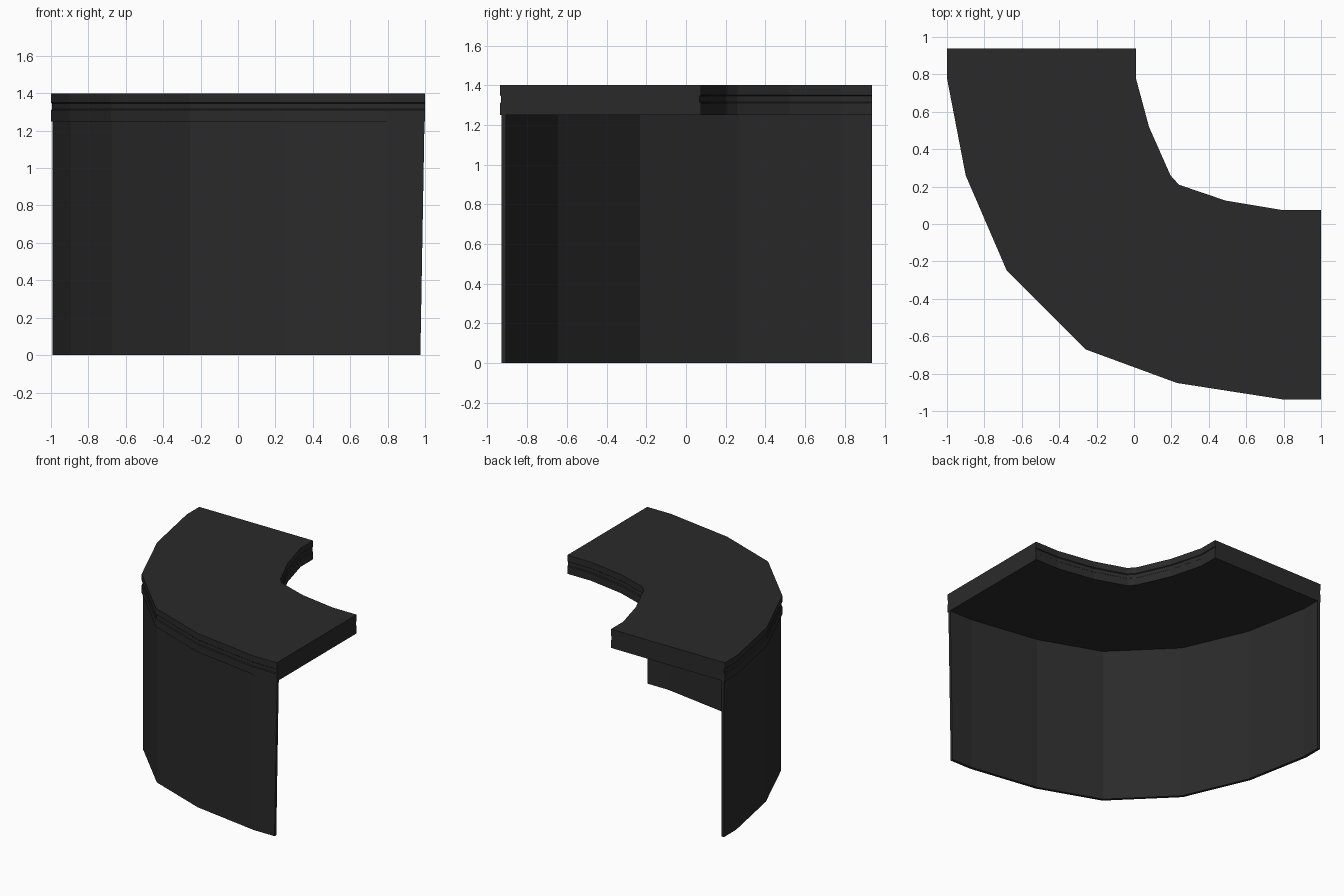
import bpy, bmesh
from mathutils import Vector

if "Cube" in bpy.data.objects:
    bpy.data.objects.remove(bpy.data.objects["Cube"])

# Plan outlines of the corner counter, from the back end round to the right end
OUTER = [(-1, .937), (-1, .78), (-.9, .26), (-.68, -.25), (-.26, -.67), (.23, -.85), (.79, -.937), (1, -.937)]
INNER = [(.01, .937), (.01, .78), (.08, .52), (.195, .26), (.24, .21), (.49, .125), (.79, .075), (1, .075)]
TOP_Z, SLAB_Z = 1.40, 1.25


def offset(path, d):
    """Shift an open path sideways by d (positive = towards the inner corner)."""
    pts = [Vector(p) for p in path]
    segs = [(b - a).normalized() for a, b in zip(pts, pts[1:])]
    normals = [Vector((-s.y, s.x)) for s in segs]
    out = []
    for i, p in enumerate(pts):
        a, b = normals[max(i - 1, 0)], normals[min(i, len(normals) - 1)]
        m = (a + b).normalized()
        out.append(p + m * d / m.dot(a))
    return out


def loft(name, rings, mat):
    """Stack closed plan rings [(points, z), ...] into a capped solid."""
    bm = bmesh.new()
    rows = [[bm.verts.new((p[0], p[1], z)) for p in pts] for pts, z in rings]
    n = len(rows[0])
    half = n // 2
    for lo, hi in zip(rows, rows[1:]):
        for i in range(n):
            j = (i + 1) % n
            bm.faces.new((lo[i], lo[j], hi[j], hi[i]))
    for row in (rows[0], rows[-1]):
        for i in range(half - 1):
            bm.faces.new((row[i], row[i + 1], row[n - 2 - i], row[n - 1 - i]))
    bmesh.ops.recalc_face_normals(bm, faces=bm.faces)
    me = bpy.data.meshes.new(name)
    bm.to_mesh(me)
    bm.free()
    me.materials.append(mat)
    ob = bpy.data.objects.new(name, me)
    bpy.context.collection.objects.link(ob)
    return ob


def band(d_out, d_in):
    return offset(OUTER, d_out) + offset(INNER, -d_in)[::-1]


def wall_ring(end_x):
    pts = offset(OUTER, .008) + offset(OUTER, .03)[::-1]
    return [(min(p.x, end_x), p.y) for p in pts]


dark = bpy.data.materials.new("dark_laminate")
dark.diffuse_color = (.023, .023, .023, 1)
dark.use_nodes = True
dark.node_tree.nodes["Principled BSDF"].inputs["Base Color"].default_value = dark.diffuse_color

# Counter top with a shallow groove along both curved edges
g = .006
loft("counter_top", [(band(0, 0), SLAB_Z), (band(0, 0), 1.31), (band(g, g), 1.315),
                     (band(g, g), 1.345), (band(0, 0), 1.35), (band(0, 0), TOP_Z)], dark)

# Thin curved front panel, its right end leaning in slightly at the foot
loft("front_panel", [(wall_ring(.975), 0), (wall_ring(.997), SLAB_Z)], dark)
